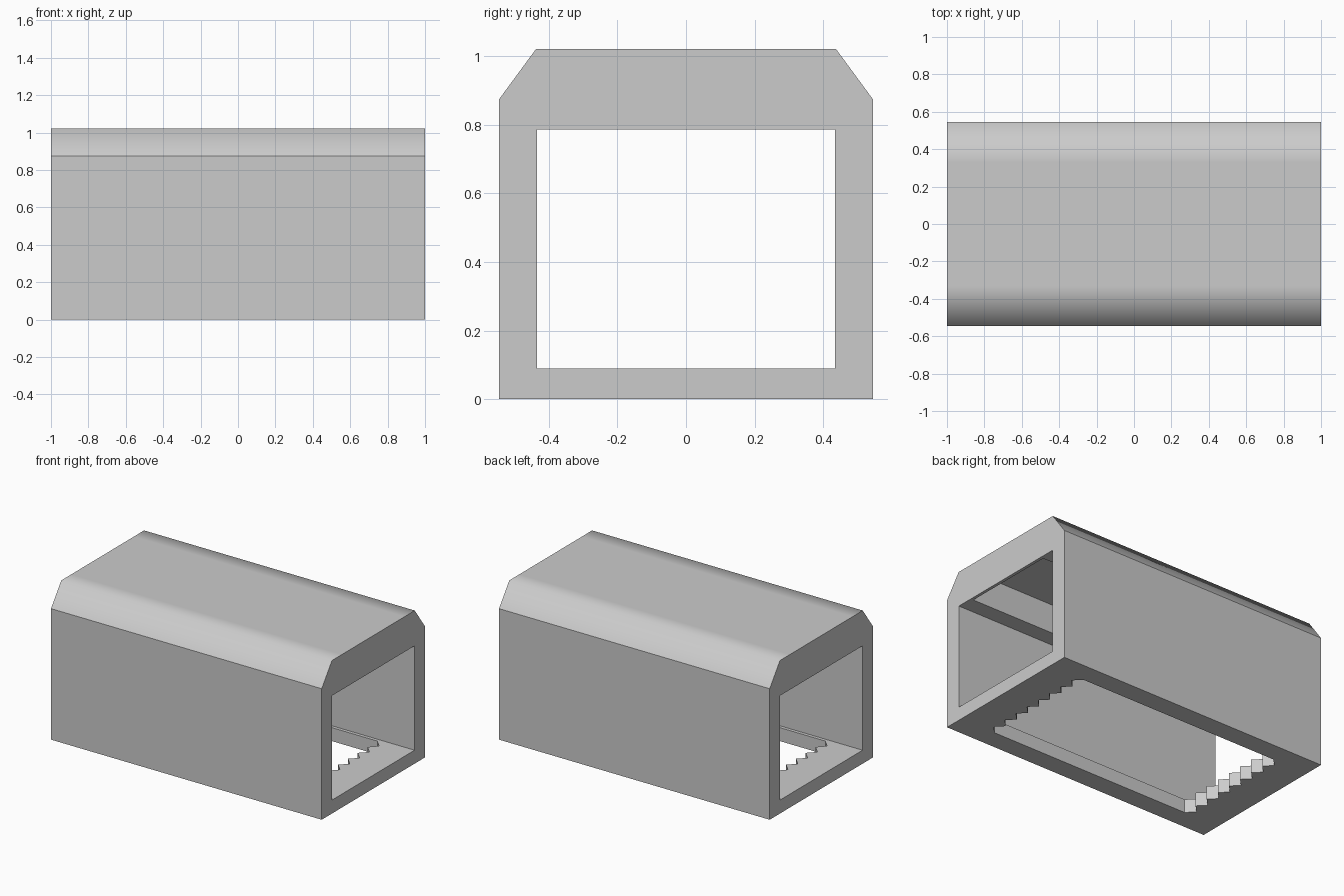
import bpy, bmesh

if "Cube" in bpy.data.objects:
    bpy.data.objects.remove(bpy.data.objects["Cube"])


def prism(name, outline, place, start, end):
    """Extrude a 2D outline between two levels; place maps (u, v, level) to xyz."""
    bm = bmesh.new()
    rings = [[bm.verts.new(place(u, v, w)) for u, v in outline] for w in (start, end)]
    n = len(outline)
    bm.faces.new(rings[0])
    bm.faces.new(rings[1])
    for i in range(n):
        j = (i + 1) % n
        bm.faces.new((rings[0][i], rings[0][j], rings[1][j], rings[1][i]))
    bmesh.ops.recalc_face_normals(bm, faces=bm.faces)
    mesh = bpy.data.meshes.new(name)
    bm.to_mesh(mesh)
    bm.free()
    obj = bpy.data.objects.new(name, mesh)
    bpy.context.collection.objects.link(obj)
    return obj


def rect(u, v0, v1):
    return [(-u, v0), (u, v0), (u, v1), (-u, v1)]


def along_x(u, v, w):
    return (w, u, v)


def along_z(u, v, w):
    return (u, v, w)


# Outer housing: box section with chamfered shoulders
half = [(0.545, 0), (0.545, 0.875), (0.437, 1.022), (0.33, 1.022)]
section = half + [(-y, z) for y, z in reversed(half)]
body = prism("housing", section, along_x, -1, 1)

# Smooth shading only over the top and its shoulders
for face in body.data.polygons:
    face.use_smooth = face.normal.z > 0.3

# Tunnel through the whole length
tunnel = prism("tunnel_cutter", rect(0.435, 0.09, 0.787), along_x, -1.2, 1.2)

# Recess in the ceiling
recess = prism("recess_cutter", rect(0.324, 0.6, 0.98), along_x, -0.98, 0.98)

# Floor opening with zigzag ends
teeth, reach = 8, 0.413
steps = 2 * teeth
zigzag = [(0.74 + 0.05 * (i % 2), -reach + 2 * reach * i / steps) for i in range(steps + 1)]
opening = zigzag + [(-x, y) for x, y in reversed(zigzag)]
floor_hole = prism("floor_cutter", opening, along_z, -0.2, 0.3)

# Carve the housing and discard the cutters
bpy.context.view_layer.objects.active = body
for cutter in (tunnel, recess, floor_hole):
    mod = body.modifiers.new(cutter.name, "BOOLEAN")
    mod.operation = "DIFFERENCE"
    mod.solver = "EXACT"
    mod.object = cutter
    cutter.hide_render = True
    bpy.ops.object.modifier_apply(modifier=mod.name)
    bpy.data.objects.remove(cutter)
